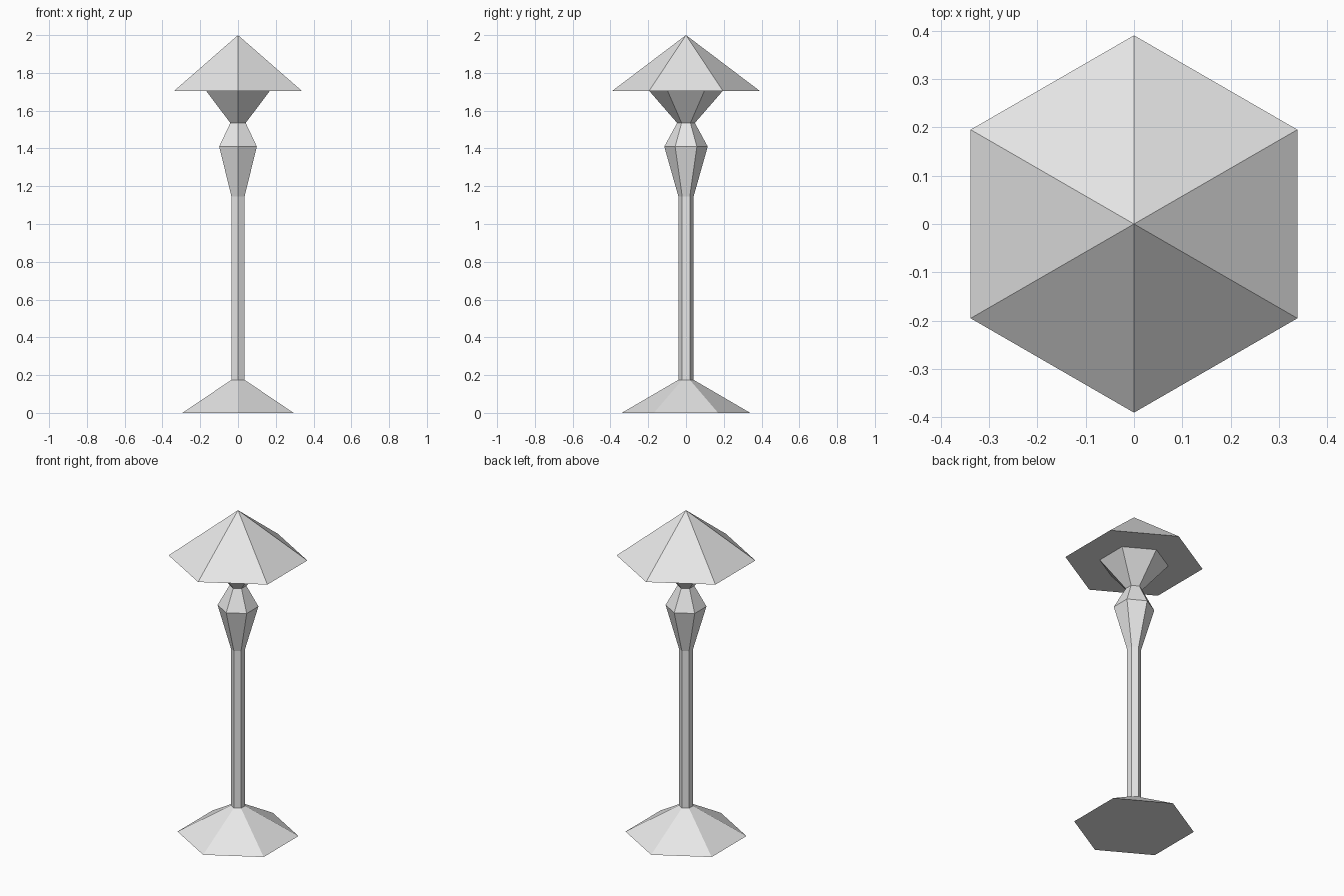
import bpy
import bmesh
from math import cos, sin, pi

SIDES = 6

if "Cube" in bpy.data.objects:
    bpy.data.objects.remove(bpy.data.objects["Cube"], do_unlink=True)

# One plain grey for the whole lamp
grey = bpy.data.materials.new("light grey")
grey.use_nodes = True
grey.diffuse_color = (0.8, 0.8, 0.8, 1)
grey.node_tree.nodes["Principled BSDF"].inputs["Base Color"].default_value = grey.diffuse_color


def hex_part(name, profile, cap_bottom=False):
    """Six-sided flat-faced part from (radius, z) rings, with corners at +y and -y."""
    bm = bmesh.new()
    rings = []
    for radius, z in profile:
        if radius == 0:
            rings.append([bm.verts.new((0, 0, z))] * SIDES)
            continue
        angles = [pi / 2 + 2 * pi * i / SIDES for i in range(SIDES)]
        rings.append([bm.verts.new((radius * cos(a), radius * sin(a), z)) for a in angles])
    for low, high in zip(rings, rings[1:]):
        for i in range(SIDES):
            j = (i + 1) % SIDES
            corners = [low[i], low[j], high[j], high[i]]
            bm.faces.new(list(dict.fromkeys(corners)))
    if cap_bottom:
        bm.faces.new(rings[0][::-1])
    mesh = bpy.data.meshes.new(name)
    bm.to_mesh(mesh)
    bm.free()
    mesh.materials.append(grey)
    obj = bpy.data.objects.new(name, mesh)
    bpy.context.collection.objects.link(obj)
    return obj


# Sloped foot and slim post
hex_part("base", [(0.34, 0), (0.04, 0.175)], cap_bottom=True)
hex_part("post", [(0.04, 0.175), (0.04, 1.145)])

# Faceted bulge, pinched neck and flared lamp bowl
hex_part("bulge", [(0.04, 1.145), (0.115, 1.41), (0.047, 1.535)])
hex_part("lamp_bowl", [(0.047, 1.535), (0.195, 1.705)])

# Pointed roof with a flat underside
hex_part("roof", [(0.39, 1.705), (0, 2.0)], cap_bottom=True)
